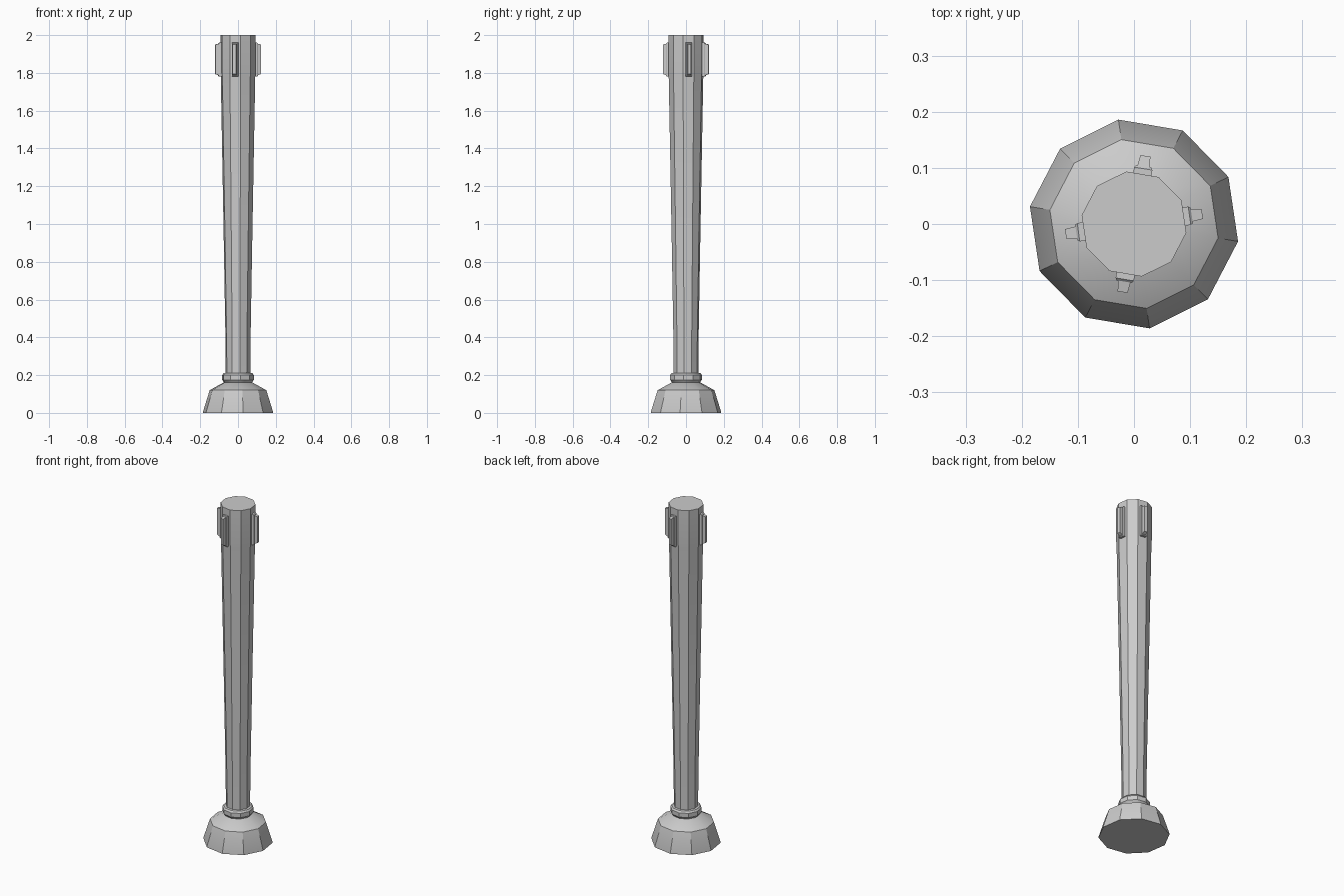
import bpy, bmesh
from math import cos, sin, pi, radians
from mathutils import Matrix

if "Cube" in bpy.data.objects:
    bpy.data.objects.remove(bpy.data.objects["Cube"])

SIDES = 10
TURN = radians(-9.5)   # rotation of the decagon corners


def finish(name, bm):
    bmesh.ops.recalc_face_normals(bm, faces=bm.faces)
    me = bpy.data.meshes.new(name)
    bm.to_mesh(me)
    bm.free()
    ob = bpy.data.objects.new(name, me)
    bpy.context.collection.objects.link(ob)
    bpy.ops.object.select_all(action='DESELECT')
    ob.select_set(True)
    bpy.context.view_layer.objects.active = ob
    bpy.ops.object.shade_smooth_by_angle(angle=radians(30))
    return ob


def skin(bm, rings):
    """Bridge successive vertex loops and cap both ends."""
    n = len(rings[0])
    for a, b in zip(rings, rings[1:]):
        for i in range(n):
            j = (i + 1) % n
            bm.faces.new((a[i], a[j], b[j], b[i]))
    bm.faces.new(rings[0])
    bm.faces.new(rings[-1])


def lathe(name, profile):
    bm = bmesh.new()
    skin(bm, [[bm.verts.new((r * cos(TURN + 2 * pi * i / SIDES),
                             r * sin(TURN + 2 * pi * i / SIDES), z))
               for i in range(SIDES)] for r, z in profile])
    return finish(name, bm)


# Flared foot, neck collar and tapered post
lathe("base", [(0.188, 0), (0.188, 0.006), (0.152, 0.12), (0.07, 0.165)])
lathe("collar", [(0.072, 0.158), (0.085, 0.175), (0.085, 0.2),
                 (0.078, 0.21), (0.06, 0.213)])
lathe("post", [(0.066, 0.2), (0.067, 0.37), (0.078, 1.0),
               (0.0925, 1.78), (0.0945, 1.8), (0.0945, 2.0)])


def lug(name, angle, sections):
    """Block along +x from (x, half width, z low, z high), turned about z."""
    bm = bmesh.new()
    skin(bm, [[bm.verts.new((x, y, z)) for y, z in
               ((-w, lo), (w, lo), (w, hi), (-w, hi))]
              for x, w, lo, hi in sections])
    bm.transform(Matrix.Rotation(angle, 4, 'Z'))
    return finish(name, bm)


# Belt slots: plate plus tapered tongue on four faces of the post
for k, face in enumerate((0, 2, 5, 7)):
    a = TURN + 2 * pi * (face + 0.5) / SIDES
    lug(f"slot_plate_{k}", a, [(0.085, 0.0165, 1.78, 1.96),
                               (0.1, 0.0165, 1.78, 1.96),
                               (0.104, 0.014, 1.784, 1.956)])
    lug(f"slot_tongue_{k}", a, [(0.1, 0.0115, 1.785, 1.955),
                                (0.123, 0.009, 1.795, 1.95)])
